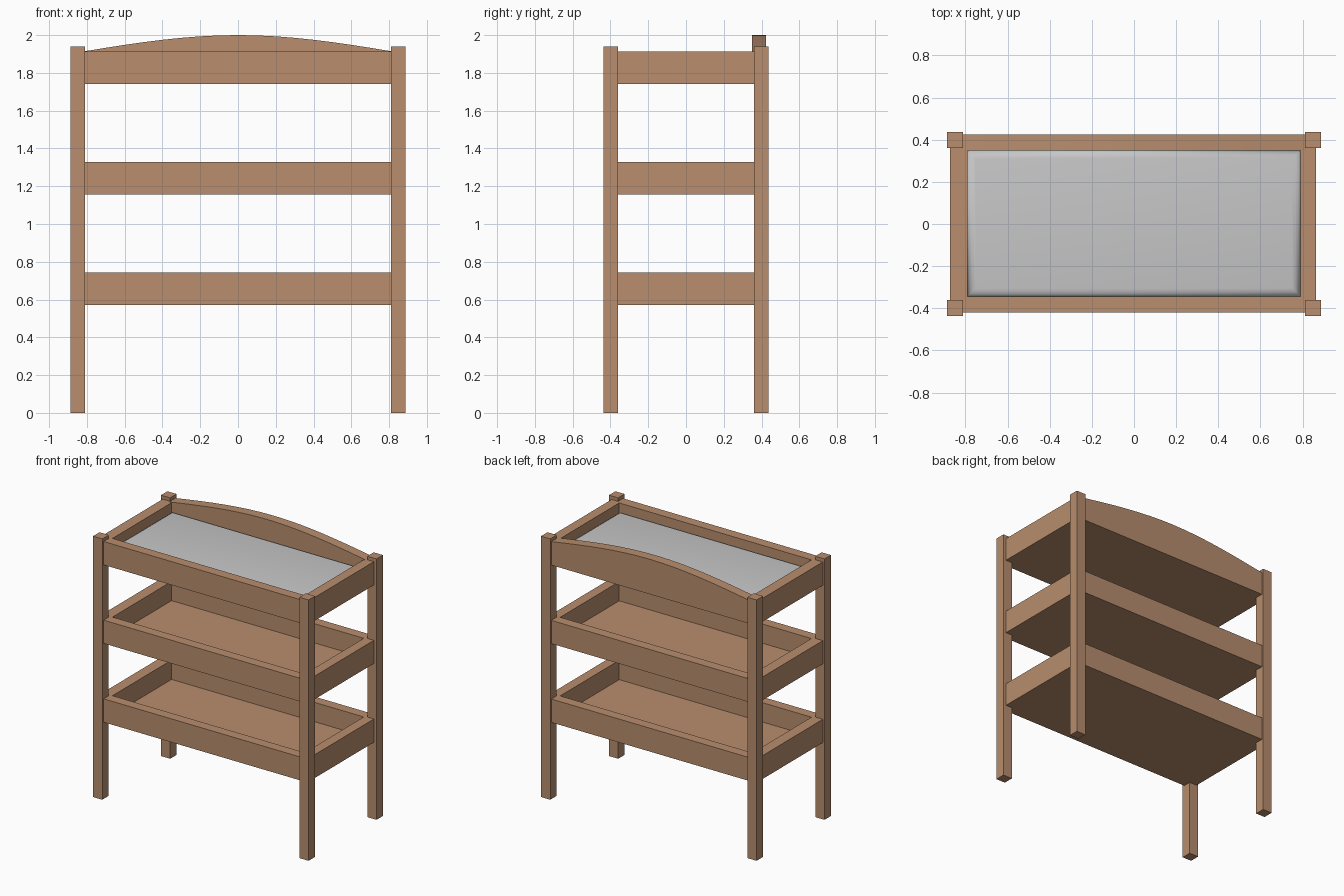
import bpy, bmesh, math

if "Cube" in bpy.data.objects:
    bpy.data.objects.remove(bpy.data.objects["Cube"])

def material(name, rgb):
    m = bpy.data.materials.new(name)
    m.diffuse_color = (*rgb, 1)
    m.use_nodes = True
    m.node_tree.nodes["Principled BSDF"].inputs["Base Color"].default_value = m.diffuse_color
    return m

WOOD = material("warm wood", (0.48, 0.27, 0.155))
GREY = material("light grey fabric", (0.57, 0.57, 0.57))

def finish(name, bm, mat):
    bmesh.ops.recalc_face_normals(bm, faces=bm.faces)
    me = bpy.data.meshes.new(name)
    bm.to_mesh(me)
    bm.free()
    me.materials.append(mat)
    ob = bpy.data.objects.new(name, me)
    bpy.context.collection.objects.link(ob)
    return ob

def box(name, x0, x1, y0, y1, z0, z1, mat=WOOD, top_bevel=0):
    bm = bmesh.new()
    bmesh.ops.create_cube(bm, size=1)
    for v in bm.verts:
        v.co = (x1 if v.co.x > 0 else x0,
                y1 if v.co.y > 0 else y0,
                z1 if v.co.z > 0 else z0)
    if top_bevel:
        top = [e for e in bm.edges if all(v.co.z > z1 - 1e-4 for v in e.verts)]
        bmesh.ops.bevel(bm, geom=top, offset=top_bevel, segments=4, profile=0.5, affect='EDGES')
    return finish(name, bm, mat)

PX, PY, T = 0.887, 0.437, 0.076      # post outer corner and width
XL, XR = -0.873, 0.865               # side rail outer faces
IX = 0.791                           # side rail inner faces
YF, YB, R = -0.42, 0.424, 0.075      # front and back rail outer faces, thickness

# Corner posts
for sx, xn in ((-1, "left"), (1, "right")):
    for sy, yn in ((-1, "front"), (1, "back")):
        xs = sorted((sx * PX, sx * (PX - T)))
        ys = sorted((sy * PY, sy * (PY - T)))
        box(f"{yn}_{xn}_post", *xs, *ys, 0, 1.94)

# Three trays: front and back rails, side rails, floor board
for level, z0, z1 in (("lower", 0.57, 0.744), ("middle", 1.156, 1.329), ("top", 1.74, 1.914)):
    box(f"{level}_front_rail", XL, XR, YF, YF + R, z0, z1)
    if level != "top":
        box(f"{level}_back_rail", XL, XR, YB - R, YB, z0, z1)
    box(f"{level}_left_rail", XL, -IX, YF + R, YB - R, z0, z1)
    box(f"{level}_right_rail", IX, XR, YF + R, YB - R, z0, z1)
    box(f"{level}_shelf_floor", -IX, IX, YF + R, YB - R, z0, z0 + 0.03)

# Arched back board
N, half = 16, 0.815
profile = [(XL, 1.74), (XR, 1.74), (XR, 1.914)]
for i in range(N + 1):
    t = 1 - 2 * i / N
    h = 0.8 * (1 - t * t) + 0.2 * (0.5 + 0.5 * math.cos(math.pi * t))
    profile.append((t * half, 1.914 + 0.086 * h))
profile.append((XL, 1.914))
bm = bmesh.new()
face = bm.faces.new([bm.verts.new((x, YB - R, z)) for x, z in profile])
ext = bmesh.ops.extrude_face_region(bm, geom=[face])
bmesh.ops.translate(bm, vec=(0, R, 0),
                    verts=[g for g in ext["geom"] if isinstance(g, bmesh.types.BMVert)])
finish("arched_back_board", bm, WOOD)

# Changing mattress with softly rounded top edges
pad = box("mattress", -IX, IX, YF + R, YB - R, 1.77, 1.86, GREY, top_bevel=0.04)
for p in pad.data.polygons:
    p.use_smooth = True
